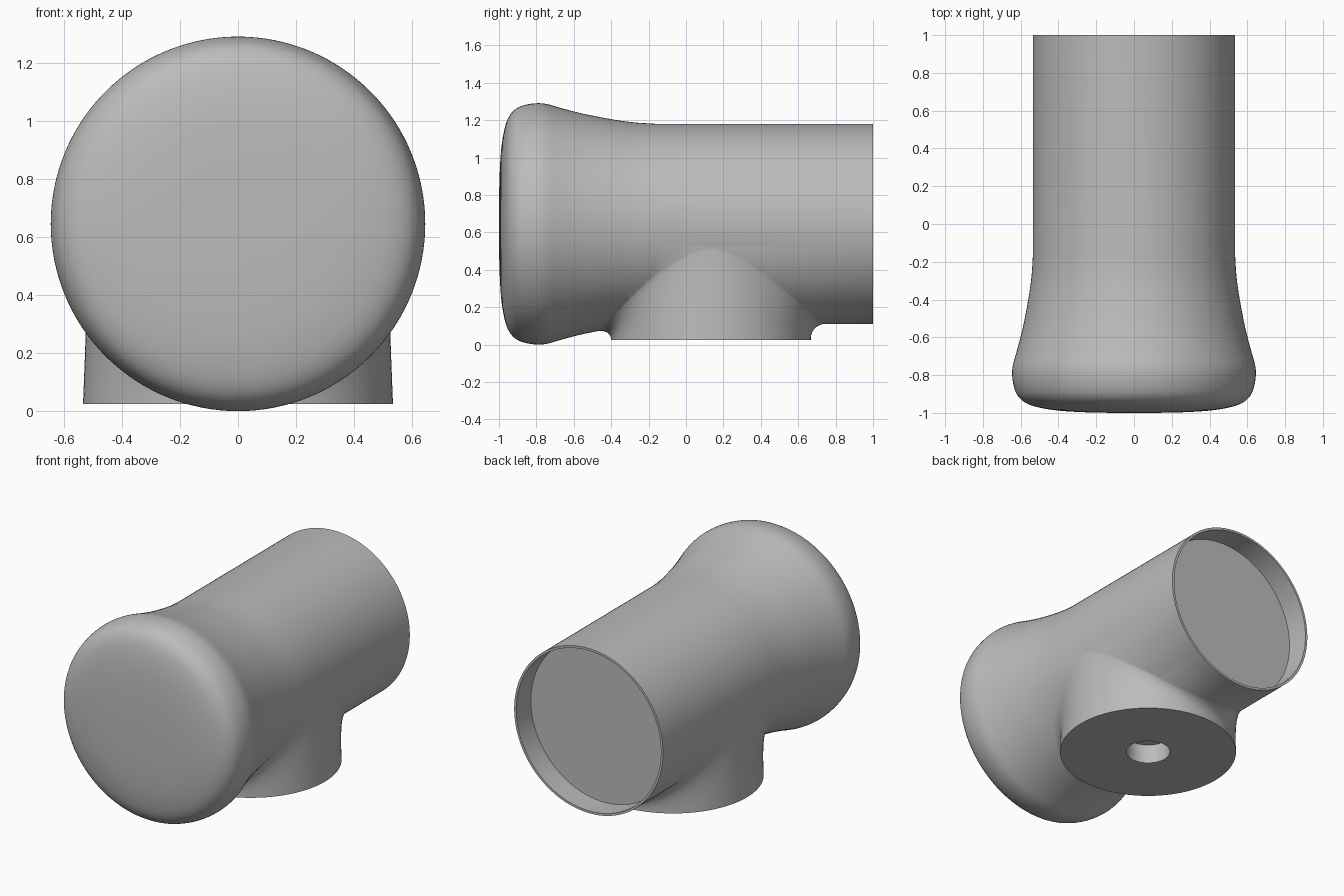
import bpy, bmesh, math
from mathutils import Vector

if "Cube" in bpy.data.objects:
    bpy.data.objects.remove(bpy.data.objects["Cube"])

SEG = 128
AXIS_Z = 0.645          # height of the barrel axis
POST_Y, POST_R = 0.133, 0.534

grey = bpy.data.materials.new("mid grey")
grey.diffuse_color = (0.5, 0.5, 0.5, 1)
grey.use_nodes = True
grey.node_tree.nodes["Principled BSDF"].inputs["Base Color"].default_value = grey.diffuse_color


def skin(name, rings):
    """Closed solid through a list of equal-length rings, capped at both ends."""
    bm = bmesh.new()
    loops = [[bm.verts.new(p) for p in ring] for ring in rings]
    for a, b in zip(loops, loops[1:]):
        for i in range(SEG):
            j = (i + 1) % SEG
            bm.faces.new((a[i], a[j], b[j], b[i]))
    bm.faces.new(loops[0])
    bm.faces.new(loops[-1])
    bmesh.ops.recalc_face_normals(bm, faces=bm.faces)
    me = bpy.data.meshes.new(name)
    bm.to_mesh(me)
    bm.free()
    ob = bpy.data.objects.new(name, me)
    me.materials.append(grey)
    bpy.context.collection.objects.link(ob)
    return ob


def smooth_curve(pts, n=4):
    """Catmull-Rom curve through the profile points."""
    p = [Vector(q) for q in pts]
    p = [2 * p[0] - p[1]] + p + [2 * p[-1] - p[-2]]
    out = []
    for a, b, c, d in zip(p, p[1:], p[2:], p[3:]):
        for k in range(n):
            t = k / n
            out.append(0.5 * (2*b + (c - a)*t + (2*a - 5*b + 4*c - d)*t*t
                              + (3*b - a - 3*c + d)*t**3))
    return out + [p[-2]]


ANGLES = [2 * math.pi * i / SEG for i in range(SEG)]

# Barrel with bulging head: profile as (radius, y)
profile = smooth_curve([(0.1, -1), (0.25, -0.997), (0.4, -0.988), (0.51, -0.97),
                        (0.575, -0.946), (0.615, -0.91), (0.636, -0.86), (0.645, -0.80),
                        (0.641, -0.745), (0.62, -0.67), (0.589, -0.55), (0.56, -0.4),
                        (0.543, -0.28), (0.535, -0.16)])
# straight pipe, thin rim and recessed back plate
outline = profile + [Vector(q) for q in ((0.535, 1), (0.52, 1), (0.52, 0.85))]
barrel = skin("barrel", [[(r * math.cos(a), y, AXIS_Z + r * math.sin(a)) for a in ANGLES]
                         for r, y in outline])


def barrel_radius(y):
    flare = [q for q in profile if q.y >= -0.8]
    for a, b in zip(flare, flare[1:]):
        if a.y <= y <= b.y:
            return a.x + (b.x - a.x) * (y - a.y) / (b.y - a.y)
    return 0.535


def underside(rho, a):
    """Height of the barrel's lower surface at a polar spot around the post."""
    x, y = rho * math.cos(a), POST_Y + rho * math.sin(a)
    return AXIS_Z - math.sqrt(max(barrel_radius(y)**2 - x*x, 0))


# Round post that fillets into the barrel
columns = []
for a in ANGLES:
    s = math.sin(a)**2
    r1, r2 = 0.515 + 0.019 * s, 0.52 + 0.117 * s
    p0 = Vector((POST_R, 0.025))
    p1 = Vector((r1, underside(r1, a)))
    p2 = Vector((r2, underside(r2, a) + 0.006))
    col = [p0 * (1-t)**2 + p1 * 2*t*(1-t) + p2 * t*t for t in [k / 12 for k in range(13)]]
    col.append(Vector((0.35, 0.6)))
    columns.append([(q.x * math.cos(a), POST_Y + q.x * math.sin(a), q.y) for q in col])
post = skin("post", list(zip(*columns)))

# Blind mounting hole in the post
hole = skin("hole_cutter", [[(0.133 * math.cos(a), POST_Y + 0.133 * math.sin(a), z)
                             for a in ANGLES] for z in (-0.1, 0.15)])

for helper, op in ((post, 'UNION'), (hole, 'DIFFERENCE')):
    mod = barrel.modifiers.new(op.lower(), 'BOOLEAN')
    mod.object, mod.operation, mod.solver = helper, op, 'EXACT'
    bpy.context.view_layer.objects.active = barrel
    bpy.ops.object.modifier_apply(modifier=mod.name)
    bpy.data.objects.remove(helper)

# Smooth surfaces with crisp rims
bpy.ops.object.select_all(action='DESELECT')
barrel.select_set(True)
bpy.ops.object.shade_smooth_by_angle(angle=math.radians(35))
